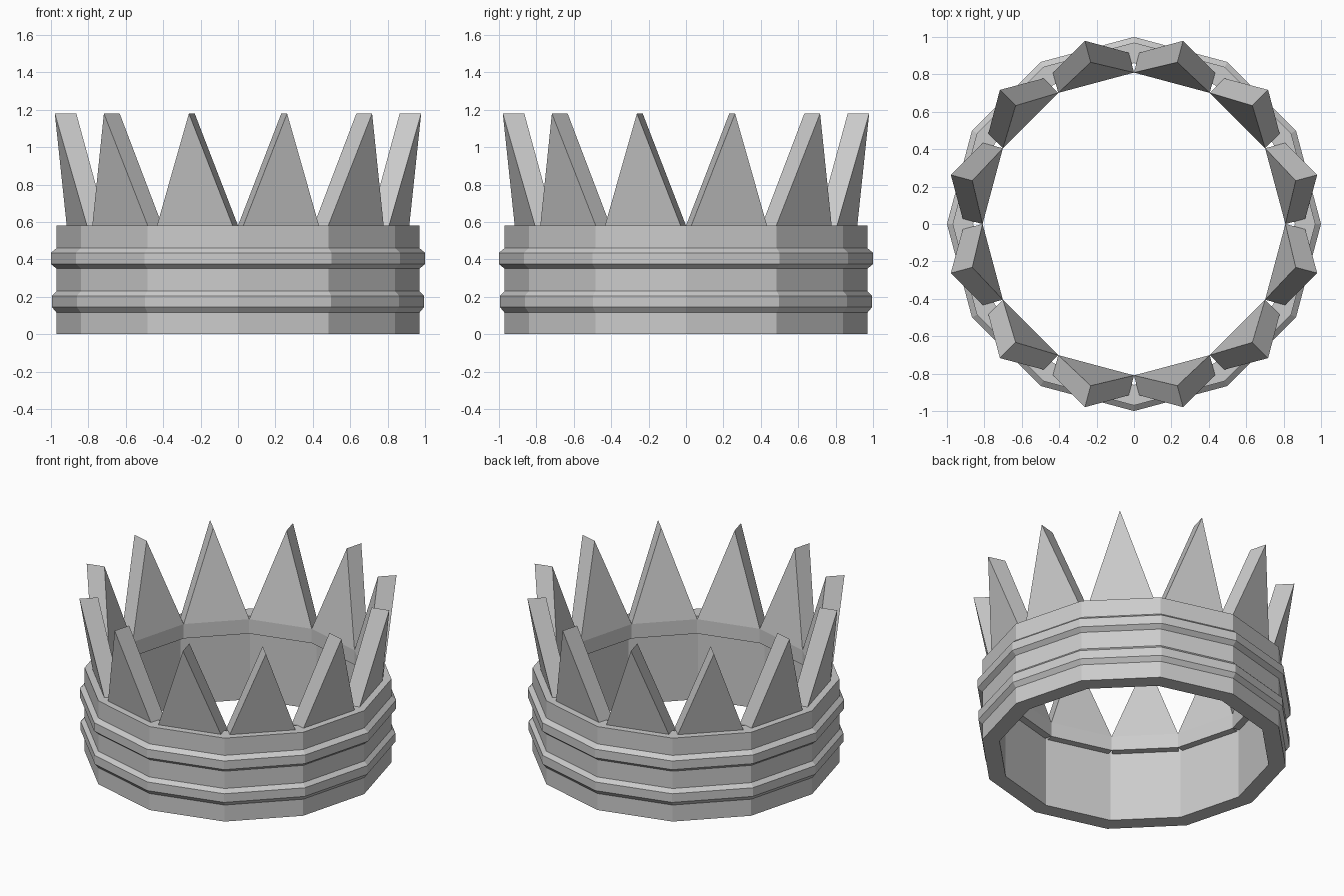
import bpy, bmesh, math

if "Cube" in bpy.data.objects:
    bpy.data.objects.remove(bpy.data.objects["Cube"])

N = 12


def make_object(name, bm):
    bmesh.ops.recalc_face_normals(bm, faces=bm.faces[:])
    mesh = bpy.data.meshes.new(name)
    bm.to_mesh(mesh)
    bm.free()
    obj = bpy.data.objects.new(name, mesh)
    bpy.context.collection.objects.link(obj)
    return obj


# Twelve-sided band with two raised ridges: closed (radius, height) profile
profile = [
    (0.86, 0), (0.97, 0), (0.97, 0.115), (0.995, 0.145), (0.995, 0.205),
    (0.97, 0.23), (0.97, 0.35), (1.0, 0.375), (1.0, 0.435), (0.97, 0.46),
    (0.97, 0.58), (0.86, 0.58),
]
bm = bmesh.new()
rings = []
for i in range(N):
    a = 2 * math.pi * i / N
    rings.append([bm.verts.new((r * math.cos(a), r * math.sin(a), z)) for r, z in profile])
for i in range(N):
    p, q = rings[i], rings[(i + 1) % N]
    for j in range(len(profile)):
        k = (j + 1) % len(profile)
        bm.faces.new((p[j], q[j], q[k], p[k]))
make_object("band", bm)


# Outward-leaning flat spikes, set inside the band and overhanging its inner wall
def spike(index):
    a = 2 * math.pi * (index + 0.5) / N
    half = 0.81 * math.sin(math.pi / N)
    bm = bmesh.new()

    def point(d, t, z):
        return bm.verts.new((d * math.cos(a) - t * math.sin(a),
                             d * math.sin(a) + t * math.cos(a), z))

    def outline(base, tip):
        return [point(base, -half, 0.48), point(base, half, 0.48),
                point(base, half, 0.58), point(tip, 0, 1.18),
                point(base, -half, 0.58)]

    inner, outer = outline(0.782, 0.895), outline(0.892, 1.014)
    for s in (inner, outer):
        bm.faces.new((s[0], s[1], s[2], s[4]))
        bm.faces.new((s[4], s[2], s[3]))
    loop = [0, 1, 2, 3, 4]
    for j in loop:
        k = (j + 1) % 5
        bm.faces.new((inner[j], inner[k], outer[k], outer[j]))
    make_object(f"spike_{index + 1}", bm)


for i in range(N):
    spike(i)
